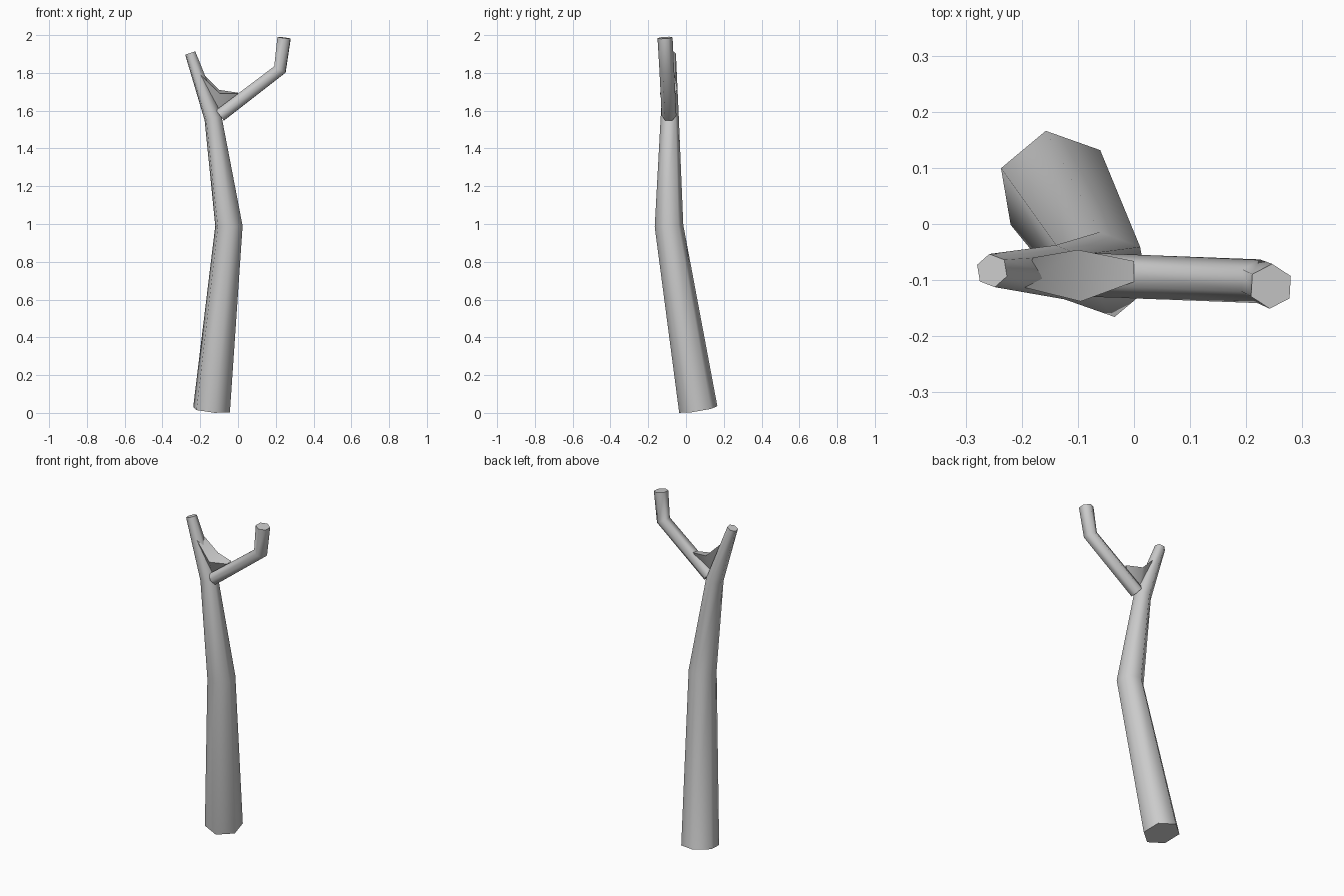
import bpy, bmesh, math
from mathutils import Vector

if "Cube" in bpy.data.objects:
    bpy.data.objects.remove(bpy.data.objects["Cube"])

def finish(name, bm):
    bmesh.ops.recalc_face_normals(bm, faces=bm.faces[:])
    me = bpy.data.meshes.new(name)
    bm.to_mesh(me)
    bm.free()
    ob = bpy.data.objects.new(name, me)
    bpy.context.collection.objects.link(ob)
    bpy.context.view_layer.objects.active = ob
    for o in bpy.context.selected_objects:
        o.select_set(False)
    ob.select_set(True)
    bpy.ops.object.shade_smooth_by_angle(angle=math.radians(62))
    return ob

def loft(name, rings):
    bm = bmesh.new()
    vs = [[bm.verts.new(p) for p in r] for r in rings]
    n = len(vs[0])
    for a, b in zip(vs, vs[1:]):
        for i in range(n):
            j = (i + 1) % n
            bm.faces.new((a[i], a[j], b[j], b[i]))
    bm.faces.new(vs[0][::-1])
    bm.faces.new(vs[-1])
    return finish(name, bm)

def limb(name, path, phase, sides=6):
    """Tapered tube through (x, y, z, radius) points, rings square to the path."""
    pts = [Vector(p[:3]) for p in path]
    rings = []
    for i, p in enumerate(pts):
        d = Vector()
        if i > 0:
            d += (p - pts[i - 1]).normalized()
        if i < len(pts) - 1:
            d += (pts[i + 1] - p).normalized()
        q = Vector((0, 0, 1)).rotation_difference(d.normalized())
        ring = []
        for k in range(sides):
            a = math.radians(phase) + math.tau * k / sides
            ring.append(p + q @ (Vector((math.cos(a), math.sin(a), 0)) * path[i][3]))
        rings.append(ring)
    return loft(name, rings)

# trunk running on into the left branch
limb("trunk", [(-0.14, 0.065, 0.018, 0.104), (-0.048, -0.09, 0.99, 0.077),
               (-0.132, -0.086, 1.56, 0.049), (-0.253, -0.083, 1.905, 0.03)], 40)

# right branch with an upturned tip
limb("right_branch", [(-0.095, -0.09, 1.575, 0.039), (0.222, -0.102, 1.818, 0.039),
                      (0.244, -0.111, 1.986, 0.04)], 27)

# web of wood in the fork: front top, back top, bottom at each section
loft("fork_web", [
    [(-0.2, -0.112, 1.79), (-0.18, -0.06, 1.79), (-0.16, -0.085, 1.66)],
    [(-0.095, -0.138, 1.69), (-0.1, -0.046, 1.71), (-0.11, -0.09, 1.6)],
    [(0.0, -0.103, 1.69), (0.0, -0.066, 1.695), (-0.03, -0.088, 1.64)],
])
